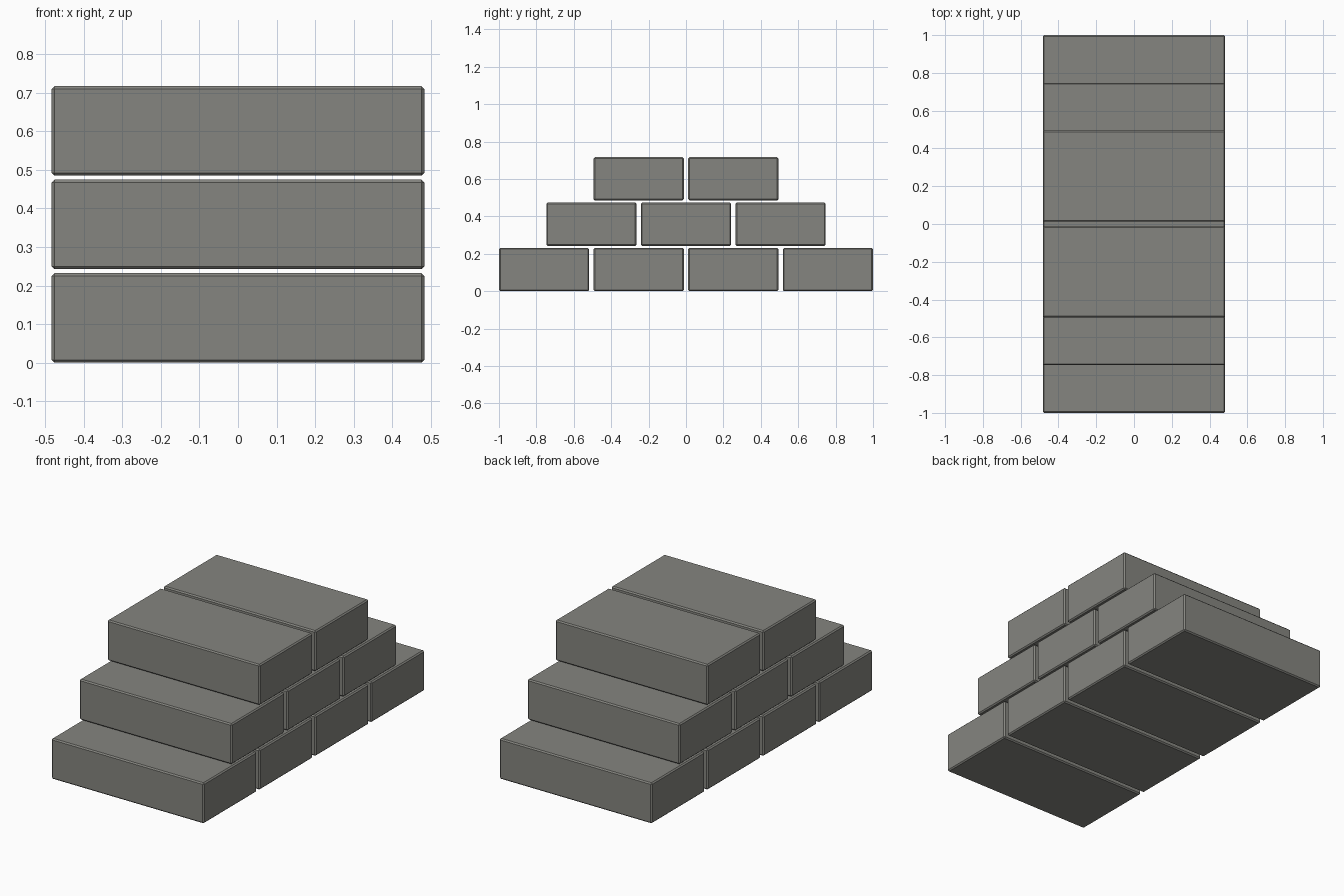
import bpy

if "Cube" in bpy.data.objects:
    bpy.data.objects.remove(bpy.data.objects["Cube"])

LENGTH, WIDTH, HEIGHT = 0.966, 0.482, 0.232
PITCH_Y, PITCH_Z = 0.506, 0.2425

# Dark warm grey concrete
concrete = bpy.data.materials.new("concrete")
concrete.diffuse_color = (0.235, 0.235, 0.215, 1)
concrete.use_nodes = True
concrete.node_tree.nodes["Principled BSDF"].inputs["Base Color"].default_value = concrete.diffuse_color


def brick(name, y, z):
    # Solid block with a narrow chamfered edge
    bpy.ops.mesh.primitive_cube_add(size=1, location=(0, y, z))
    ob = bpy.context.object
    ob.name = name
    ob.scale = (LENGTH, WIDTH, HEIGHT)
    bpy.ops.object.transform_apply(location=False, rotation=False, scale=True)
    bev = ob.modifiers.new("edge_bevel", 'BEVEL')
    bev.width = 0.007
    bev.segments = 1
    ob.data.materials.append(concrete)
    return ob


# Three courses in running bond: four, three and two bricks
for row, count in enumerate((4, 3, 2)):
    for i in range(count):
        y = (i - (count - 1) / 2) * PITCH_Y
        brick(f"brick_row{row + 1}_{i + 1}", y, HEIGHT / 2 + row * PITCH_Z)
